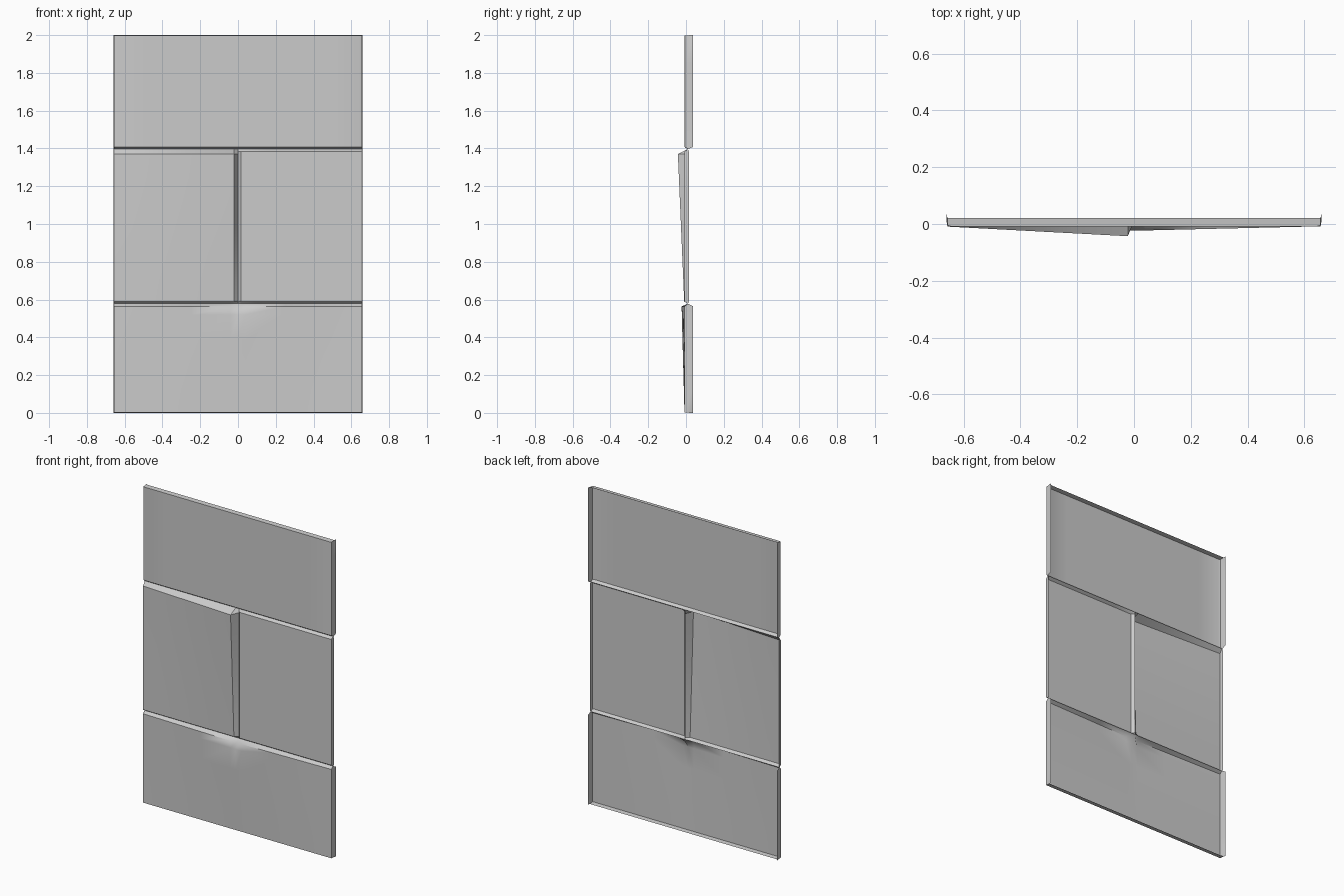
import bpy, bmesh

if "Cube" in bpy.data.objects:
    bpy.data.objects.remove(bpy.data.objects["Cube"])

W = 0.66


def tile(name, xs, zs, face, rim):
    """Open-backed sheet; its outer rows fold back to the rim depths."""
    bm = bmesh.new()
    nx, nz = len(xs) - 1, len(zs) - 1
    grid = []
    for j, z in enumerate(zs):
        row = []
        for i, x in enumerate(xs):
            side = rim['left'] if i == 0 else rim['right'] if i == nx else None
            end = rim['bottom'] if j == 0 else rim['top'] if j == nz else None
            if side is not None and end is not None:
                # panel corners keep the flange only at the free outer edges
                y = max(side, end) if end >= 0.02 else end
            elif side is not None:
                y = side
            elif end is not None:
                y = end
            else:
                y = face(x, z)
            row.append(bm.verts.new((x, y, z)))
        grid.append(row)
    for j in range(nz):
        for i in range(nx):
            bm.faces.new((grid[j][i], grid[j][i + 1],
                          grid[j + 1][i + 1], grid[j + 1][i]))
    me = bpy.data.meshes.new(name)
    bm.to_mesh(me)
    bm.free()
    ob = bpy.data.objects.new(name, me)
    bpy.context.collection.objects.link(ob)
    bpy.ops.object.select_all(action='DESELECT')
    ob.select_set(True)
    bpy.context.view_layer.objects.active = ob
    bpy.ops.object.shade_smooth_by_angle(angle=0.6)
    return ob


def span(a, b, n):
    return [a + (b - a) * k / n for k in range(n + 1)]


SEAM = 0.01      # depth of the grooves between panels
FLANGE = 0.037   # depth of the folded side edges
LOW, HIGH = 0.578, 1.396

# top panel
tile('top_panel',
     [-W, -W + 0.003, -W + 0.015] + span(-0.5, 0.5, 4) + [W - 0.015, W - 0.003, W],
     [HIGH, HIGH + 0.012] + span(1.55, 1.85, 2) + [1.997, 2.0],
     lambda x, z: -0.008 if abs(x) < W - 0.01 else -0.004,
     dict(left=FLANGE, right=FLANGE, bottom=SEAM, top=0.022))


# left middle panel, its inner top corner lifted forwards
def lifted(x, z):
    return -0.009 - 0.034 * ((x + W) / 0.62) * ((z - LOW) / (HIGH - LOW))


tile('left_middle_panel',
     [-W, -W + 0.003] + span(-0.56, -0.16, 4) + [-0.04, -0.022, 0.0],
     [LOW, LOW + 0.012] + span(0.7, 1.25, 4) + [HIGH - 0.025, HIGH],
     lifted, dict(left=0.015, right=SEAM, bottom=SEAM, top=SEAM))

# right middle panel
tile('right_middle_panel',
     [0.0, 0.016] + span(0.15, 0.55, 3) + [W - 0.003, W],
     [LOW, LOW + 0.012] + span(0.8, 1.2, 2) + [HIGH - 0.012, HIGH],
     lambda x, z: -0.008, dict(left=SEAM, right=0.015, bottom=SEAM, top=SEAM))


# bottom panel, bowed forwards at the top with a dimple under the joint
def bowed(x, z):
    if abs(x) < 0.01 and z > 0.55:
        return SEAM
    return -0.008 - 0.016 * (1 - abs(x) / W) * z / LOW


tile('bottom_panel',
     [-W, -W + 0.003, -W + 0.015, -0.45, -0.25, -0.04, 0.0,
      0.04, 0.25, 0.45, W - 0.015, W - 0.003, W],
     [0.0, 0.003] + span(0.13, 0.39, 2) + [0.52, LOW - 0.014, LOW],
     bowed, dict(left=FLANGE, right=FLANGE, bottom=0.022, top=SEAM))
